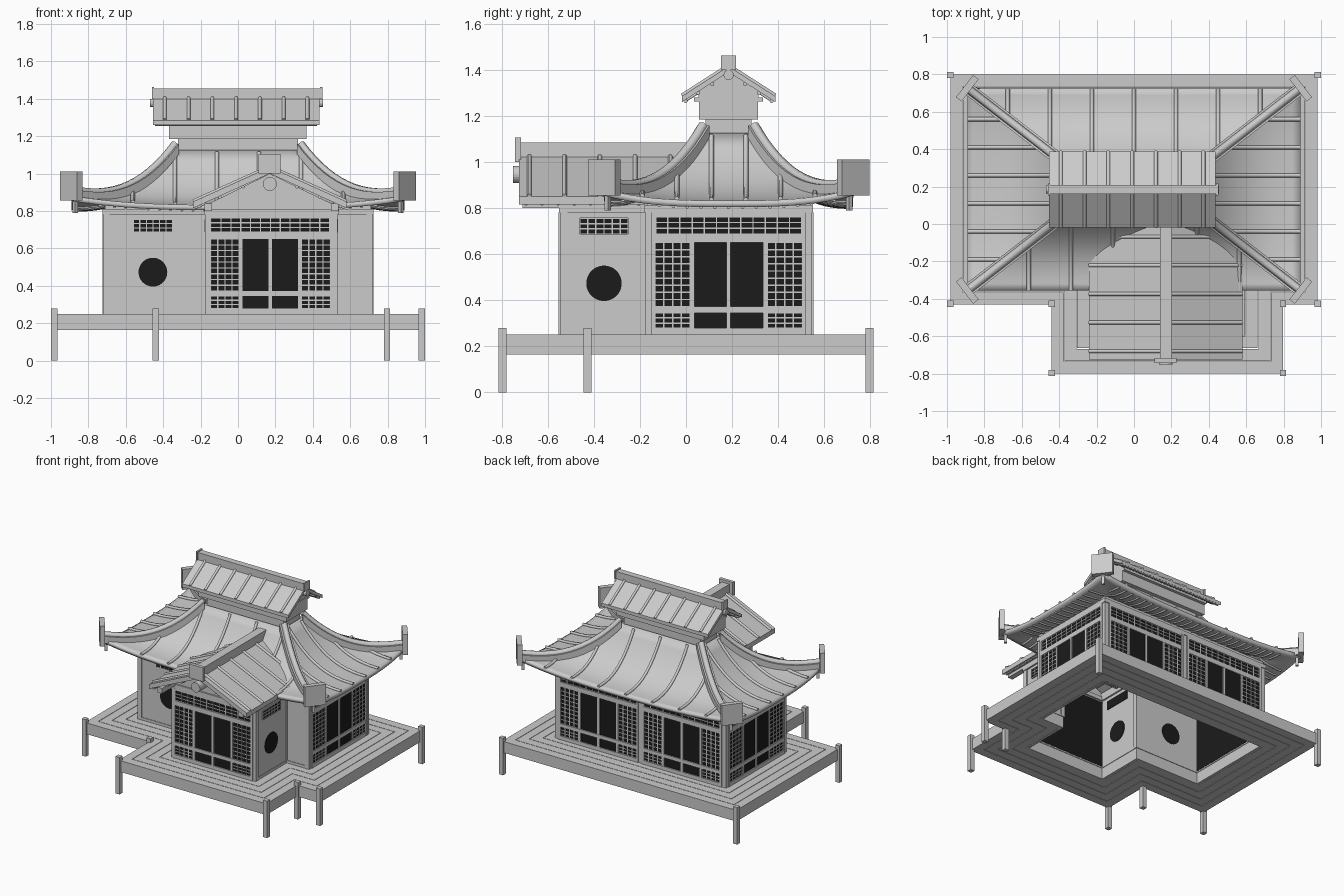
import bpy, bmesh, math
from mathutils import Matrix, Vector

cube = bpy.data.objects.get("Cube")
if cube:
    bpy.data.objects.remove(cube, do_unlink=True)


def material(name, value):
    m = bpy.data.materials.new(name)
    m.use_nodes = True
    color = (value, value, value, 1)
    m.diffuse_color = color
    m.node_tree.nodes["Principled BSDF"].inputs["Base Color"].default_value = color
    return m


MATS = [material("light grey", 0.6), material("near black", 0.011)]
GREY, BLACK = 0, 1
IDENT = Matrix.Identity(4)


def place(x, y, degrees=0):
    return Matrix.Translation((x, y, 0)) @ Matrix.Rotation(math.radians(degrees), 4, 'Z')


class Part:
    """Collects simple solids into one named mesh."""
    def __init__(self, name):
        self.name, self.bm = name, bmesh.new()

    def loft(self, sections, M=IDENT, mat=GREY, closed=False):
        rows = [[self.bm.verts.new(M @ Vector(p)) for p in s] for s in sections]
        n, faces = len(rows[0]), []
        for a, b in zip(rows, rows[1:] + rows[:1] if closed else rows[1:]):
            for i in range(n):
                j = (i + 1) % n
                faces.append(self.bm.faces.new((a[i], a[j], b[j], b[i])))
        if not closed:
            faces += [self.bm.faces.new(rows[0]), self.bm.faces.new(rows[-1])]
        for f in faces:
            f.material_index = mat

    def prism(self, profile, y0, y1, M=IDENT, mat=GREY):
        self.loft([[(x, y, z) for x, z in profile] for y in (y0, y1)], M, mat)

    def box(self, x0, x1, y0, y1, z0, z1, M=IDENT, mat=GREY):
        self.prism([(x0, z0), (x1, z0), (x1, z1), (x0, z1)], y0, y1, M, mat)

    def disc(self, x, z, r, y0, y1, M=IDENT, mat=GREY, n=32):
        ring = [math.tau * i / n for i in range(n)]
        self.prism([(x + r * math.cos(a), z + r * math.sin(a)) for a in ring], y0, y1, M, mat)

    def finish(self):
        bmesh.ops.recalc_face_normals(self.bm, faces=self.bm.faces)
        me = bpy.data.meshes.new(self.name)
        self.bm.to_mesh(me)
        for m in MATS:
            me.materials.append(m)
        ob = bpy.data.objects.new(self.name, me)
        bpy.context.collection.objects.link(ob)


def activate(ob):
    bpy.ops.object.select_all(action='DESELECT')
    ob.select_set(True)
    bpy.context.view_layer.objects.active = ob


def tubes(name, paths, radius):
    cu = bpy.data.curves.new(name, 'CURVE')
    cu.dimensions, cu.bevel_depth, cu.bevel_resolution = '3D', radius, 1
    cu.use_fill_caps = True
    for path in paths:
        sp = cu.splines.new('POLY')
        sp.points.add(len(path) - 1)
        for p, co in zip(sp.points, path):
            p.co = (*co, 1)
    cu.materials.append(MATS[GREY])
    ob = bpy.data.objects.new(name, cu)
    bpy.context.collection.objects.link(ob)
    activate(ob)
    bpy.ops.object.convert(target='MESH')


# Footprint shared by deck and walls
OUTLINE = [(-.982, -.43), (-.44, -.43), (-.44, -.8), (.797, -.8),
           (.797, -.43), (.982, -.43), (.982, .8), (-.982, .8)]


def inset(dx, dy):
    return [(x - math.copysign(dx, x), y - math.copysign(dy, y)) for x, y in OUTLINE]


def ring(part, d0, d1, z0, z1, side=0):
    part.loft([[(*a, z0), (*b, z0), (*b, z1), (*a, z1)]
               for a, b in zip(inset(d0 + side, d0), inset(d1 + side, d1))], closed=True)


# Deck boards and posts
deck = Part("deck")
for i in range(4):
    ring(deck, i * .068, i * .068 + .0645, .165, .25)
deck.finish()
posts = Part("deck_posts")
for x, y in inset(0, .003):
    posts.box(x - .017, x + .017, y - .017, y + .017, 0, .28)
posts.finish()

# Walls, corner posts and beams
WALL, SIDE = .27, .01
walls = Part("walls")
ring(walls, WALL - .01, WALL + .01, .165, .835, SIDE)
walls.finish()
frame = Part("wall_frame")
ring(frame, WALL - .022, WALL + .022, .78, .81, SIDE)
ring(frame, WALL - .014, WALL + .014, .25, .27, SIDE)
for x, y in inset(WALL + SIDE, WALL) + [(0, .53)]:
    frame.box(x - .016, x + .016, y - .016, y + .016, .25, .8)
frame.finish()


def lattice(part, x0, x1, z0, z1, cols, rows, M):
    for i in range(cols + 1):
        x = x0 + (x1 - x0) * i / cols
        part.box(x - .003, x + .003, -.018, 0, z0, z1, M)
    for i in range(rows + 1):
        z = z0 + (z1 - z0) * i / rows
        part.box(x0, x1, -.017, 0, z - .003, z + .003, M)


# Sliding screens: dark panel, rails, stiles and lattices on the outer face
screens = Part("sliding_screens")
for M in (place(.173, -.53), place(.702, .185, 90), place(-.702, .185, -90),
          place(-.35, .53, 180), place(.35, .53, 180)):
    screens.box(-.325, .325, -.014, .016, .26, .77, M, BLACK)
    for z0, z1 in ((.25, .278), (.345, .372), (.65, .687), (.762, .785)):
        screens.box(-.33, .33, -.022, 0, z0, z1, M)
    for u in (-.325, .325):
        screens.box(u - .009, u + .009, -.023, 0, .25, .78, M)
    for u in (-.158, 0, .158):
        screens.box(u - .009, u + .009, -.021, 0, .25, .66, M)
    lattice(screens, -.317, .317, .687, .762, 12, 3, M)
    for u in (-.243, .243):
        lattice(screens, u - .076, u + .076, .372, .65, 4, 9, M)
        lattice(screens, u - .076, u + .076, .278, .345, 4, 3, M)
screens.finish()

# Round windows with small lattice vents above
windows = Part("round_windows")
for M in (place(-.455, -.16), place(.517, -.356, 90), place(-.16, -.356, -90)):
    windows.disc(0, .473, .077, -.014, .014, M, BLACK)
    windows.box(-.105, .105, -.014, .014, .687, .755, M, BLACK)
    lattice(windows, -.105, .105, .687, .755, 6, 3, M)
windows.finish()

# Main curved hip roof: s runs from crown to eave, c along each side
MID = .185


def surface(side, s, c, lift=0):
    hx, hy = .335 + .555 * s, .11 + .43 * s
    x, y = [(hx * c, -hy), (hx, hy * c), (-hx * c, hy), (-hx, -hy * c)][side]
    z = .832 + .293 * max(0, 1 - s) ** 2.55 + .05 * s * s * abs(c) ** 3
    return Vector((x, y + MID, z + lift))


bm = bmesh.new()
for side in range(4):
    grid = [[bm.verts.new(surface(side, i / 12, j / 10 - 1)) for j in range(21)]
            for i in range(13)]
    for a, b in zip(grid, grid[1:]):
        for j in range(20):
            bm.faces.new((a[j], b[j], b[j + 1], a[j + 1]))
bmesh.ops.remove_doubles(bm, verts=bm.verts, dist=.0005)
me = bpy.data.meshes.new("main_roof")
bm.to_mesh(me)
me.materials.append(MATS[GREY])
roof = bpy.data.objects.new("main_roof", me)
bpy.context.collection.objects.link(roof)
solid = roof.modifiers.new("thickness", 'SOLIDIFY')
solid.thickness, solid.offset = .028, -1
activate(roof)
bpy.ops.object.shade_smooth_by_angle(angle=math.radians(30))


def slope_line(side, pos, start, end, lift):
    base, grow = ((.335, .555), (.11, .43))[side % 2]
    s0 = max(start, (abs(pos) - base) / grow)
    steps = [s0 + (end - s0) * i / 10 for i in range(11)]
    return [surface(side, s, pos / (base + grow * s), lift) for s in steps]


ribs, rafters = [], []
side_ribs = [.15 * i - .375 for i in range(6)]
rib_rows = [[.225 * i - .5625 for i in range(6)], side_ribs,
            [.225 * i for i in range(-3, 4)], side_ribs]
for side, row in enumerate(rib_rows):
    ribs += [slope_line(side, p, .02, 1, .004) for p in row]
    n = (12, 6)[side % 2]
    rafters += [slope_line(side, .06 * i, .55, .95, -.029) for i in range(-n, n + 1)]
tubes("main_roof_ribs", ribs, .011)
tubes("main_roof_rafters", rafters, .008)

# Corner ridges with square end plates
hips, hip_tops = Part("hip_ridges"), []
for side in range(4):
    path = [surface(side, i / 16, 1) for i in range(17)]
    run = (path[-1] - path[0]) * Vector((1, 1, 0))
    across = Vector((-run.y, run.x, 0)).normalized() * .033
    down, up = Vector((0, 0, -.02)), Vector((0, 0, .033))
    hips.loft([[p - across + down, p + across + down, p + across + up, p - across + up]
               for p in path])
    hip_tops.append([p + up for p in path])
    M = place(path[-1].x, path[-1].y, math.degrees(math.atan2(run.y, run.x)))
    hips.box(-.017, .02, -.075, .075, .855, 1.01, M)
    hips.box(-.035, -.015, -.01, .01, .79, .87, M)
hips.finish()
tubes("hip_ridge_caps", hip_tops, .022)


# Straight gable roofs, ridge along local y
def gable(name, M, w, eave, apex, thick, y0, y1, rib_ys, rafter_from):
    part = Part(name)
    part.prism([(-w, eave), (0, apex), (w, eave), (w, eave - thick),
                (0, apex - thick), (-w, eave - thick)], y0, y1, M)
    drop = (apex - eave) / w
    lines, under = [], []
    for side in (-1, 1):
        def at(x, y, dz):
            return M @ Vector((side * x, y, apex - drop * x + dz))
        lines += [(at(0, y, .003), at(w, y, .003)) for y in rib_ys]
        n = int((y1 - y0) / .07)
        under += [(at(rafter_from, y0 + .03 + .07 * i, -thick - .004),
                   at(w - .01, y0 + .03 + .07 * i, -thick - .004)) for i in range(n)]
        # Purlins showing at the gable ends
        for k in (.35, .65, .92):
            x = side * w * k
            part.disc(x, apex - drop * w * k - thick - .006, .009, y0 + .012, y1 - .012, M, n=8)
    tubes(name + "_ribs", lines, .01)
    tubes(name + "_rafters", under, .007)
    return part


# Crown block and upper roof
M = place(0, MID, 90)
crown = Part("crown_block")
crown.box(-.1, .1, -.32, .32, 1.08, 1.2, M)
crown.box(-.128, .128, -.365, .37, 1.185, 1.265, M)
crown.box(-.15, .15, -.365, .37, 1.262, 1.28, M)
crown.prism([(-.13, 1.28), (.13, 1.28), (.13, 1.31), (0, 1.4), (-.13, 1.31)], -.36, .36, M)
crown.finish()
top = gable("upper_roof", M, .203, 1.285, 1.415, .025, -.435, .455,
            [.127 * i + .01 for i in range(-3, 4)], .13)
top.box(-.024, .024, -.44, .455, 1.4, 1.455, M)
for y in (-.445, .455):
    top.box(-.032, .032, y - .006, y + .006, 1.4, 1.463, M)
top.disc(0, 1.378, .022, -.455, .47, M, n=16)
top.finish()

# Front wing roof with ridge beam, end plate and gable wall
M = place(.17, 0)
wing = gable("wing_roof", M, .41, .85, 1.035, .035, -.725, .05,
             [.153 * i - .68 for i in range(5)], .34)
wing.box(-.032, .032, -.725, .05, 1.02, 1.085, M)
wing.box(-.06, .056, -.742, -.717, 1.0, 1.105, M)
wing.disc(0, .945, .037, -.752, -.53, M, n=20)
wing.prism([(-.345, .83), (.35, .83), (0, 1.0)], -.54, -.52, M)
for x in (-.33, .347):
    wing.box(x - .02, x + .02, -.71, -.17, .8, .84, M)
wing.finish()
